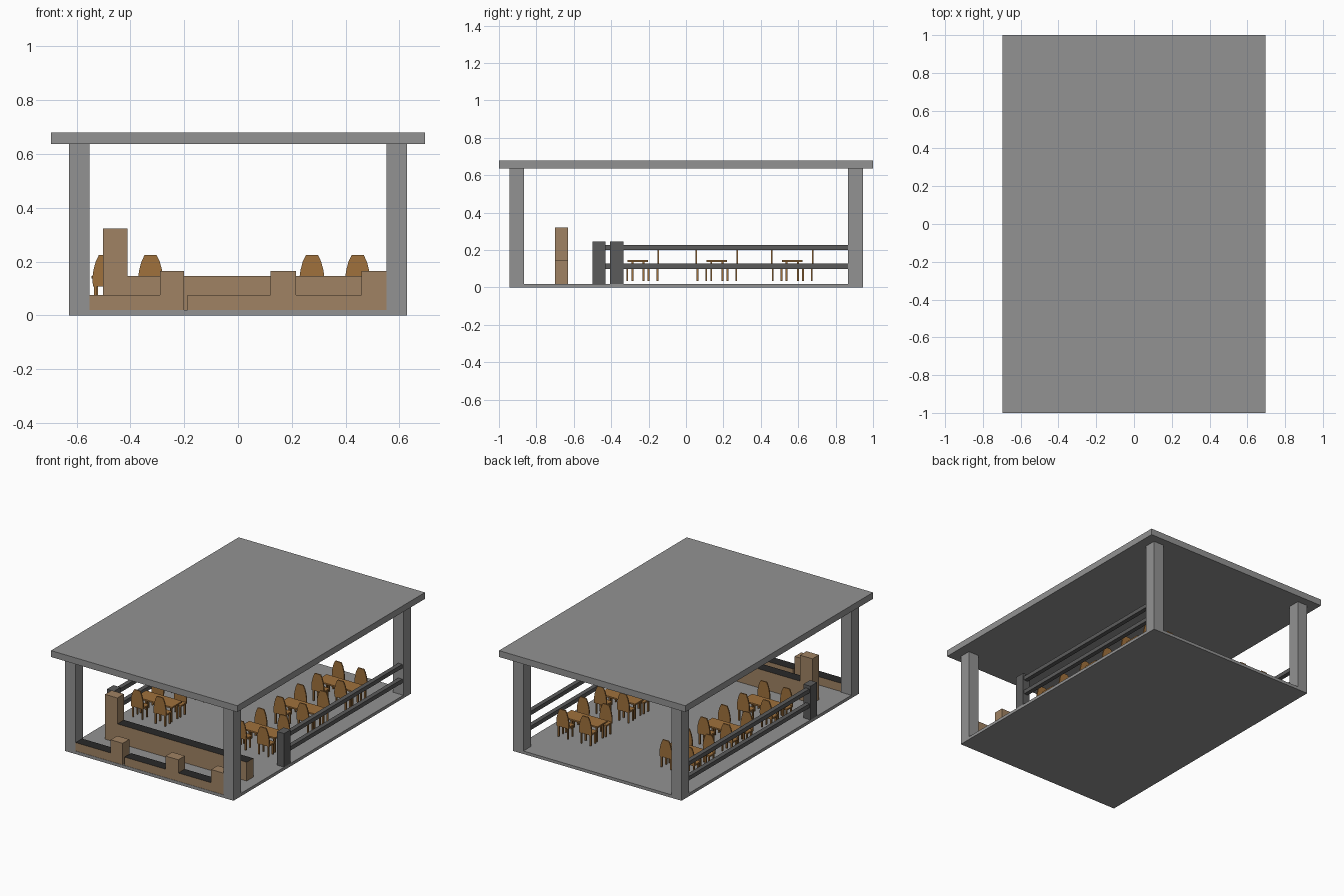
import bpy, bmesh

if "Cube" in bpy.data.objects:
    bpy.data.objects.remove(bpy.data.objects["Cube"])


def mat(name, c):
    m = bpy.data.materials.new(name)
    m.diffuse_color = (*c, 1)
    m.use_nodes = True
    m.node_tree.nodes["Principled BSDF"].inputs["Base Color"].default_value = m.diffuse_color
    return m


GREY = mat("concrete_grey", (0.29, 0.29, 0.29))
STEEL = mat("dark_grey", (0.105, 0.105, 0.105))
TAN = mat("tan_brown", (0.35, 0.225, 0.125))
WOOD = mat("chair_wood", (0.35, 0.165, 0.045))
BLACK = mat("counter_black", (0.022, 0.022, 0.022))


def add_box(bm, x0, x1, y0, y1, z0, z1):
    x0, x1 = sorted((x0, x1))
    y0, y1 = sorted((y0, y1))
    r = bmesh.ops.create_cube(bm, size=1)
    for v in r["verts"]:
        v.co.x = x0 if v.co.x < 0 else x1
        v.co.y = y0 if v.co.y < 0 else y1
        v.co.z = z0 if v.co.z < 0 else z1


def finish(bm, name, *mats, top=False):
    bmesh.ops.recalc_face_normals(bm, faces=bm.faces)
    if top:  # upward faces get the second material
        for f in bm.faces:
            if f.normal.z > 0.9:
                f.material_index = 1
    me = bpy.data.meshes.new(name)
    bm.to_mesh(me)
    bm.free()
    for m in mats:
        me.materials.append(m)
    ob = bpy.data.objects.new(name, me)
    bpy.context.collection.objects.link(ob)
    return ob


def box(name, x0, x1, y0, y1, z0, z1, *mats, top=False):
    bm = bmesh.new()
    add_box(bm, x0, x1, y0, y1, z0, z1)
    return finish(bm, name, *mats, top=top)


# Shell: floor, roof and corner posts
box("floor", -0.628, 0.628, -0.945, 0.945, 0, 0.02, GREY)
box("roof", -0.695, 0.695, -1, 1, 0.637, 0.68, GREY)
for sx in (-1, 1):
    for sy in (-1, 1):
        box("corner_post", sx * 0.552, sx * 0.628, sy * 0.865, sy * 0.945,
            0.02, 0.637, GREY)

# Front low walls with black tops, and their piers
for x0, x1 in ((-0.552, -0.29), (-0.187, 0.12), (0.215, 0.46)):
    box("front_low_wall", x0, x1, -0.943, -0.873, 0.02, 0.076, TAN, BLACK, top=True)
for x0, x1 in ((-0.29, -0.2), (0.12, 0.215), (0.46, 0.553)):
    box("front_pier", x0, x1, -0.943, -0.873, 0.02, 0.165, TAN)

# Inner counter wall with its tall pier
box("counter_wall", -0.41, 0.555, -0.7, -0.63, 0.02, 0.147, TAN, BLACK, top=True)
box("tall_pier", -0.502, -0.41, -0.7, -0.63, 0.02, 0.322, TAN)

# Side railings: end pier plus two rails each
for sx, y in ((1, -0.405), (-1, -0.5)):
    box("rail_pier", sx * 0.575, sx * 0.628, y, y + 0.07, 0.02, 0.247, STEEL)
    for z in (0.1, 0.2):
        box("rail", sx * 0.59, sx * 0.62, y + 0.07, 0.866, z, z + 0.027, STEEL)


def table(cx, cy):
    bm = bmesh.new()
    add_box(bm, cx - 0.135, cx + 0.135, cy - 0.055, cy + 0.055, 0.137, 0.147)
    for sx in (-1, 1):
        for sy in (-1, 1):
            x, y = cx + sx * 0.115, cy + sy * 0.03
            add_box(bm, x - 0.005, x + 0.005, y - 0.005, y + 0.005, 0.035, 0.137)
    finish(bm, "table", WOOD)


BACK = ((0.045, 0.115), (0.046, 0.145), (0.042, 0.17), (0.034, 0.2), (0.022, 0.225))


def chair(cx, cy, s):
    bm = bmesh.new()
    add_box(bm, cx - 0.045, cx + 0.045, cy + s * 0.047, cy + s * 0.113, 0.107, 0.117)
    for sx in (-1, 1):
        for d in (0.057, 0.104):
            x, y = cx + sx * 0.035, cy + s * d
            add_box(bm, x - 0.005, x + 0.005, y - 0.005, y + 0.005, 0.035, 0.107)
    # Tapered backrest extruded from its outline
    pts = list(BACK) + [(-w, z) for w, z in reversed(BACK)]
    f = bm.faces.new([bm.verts.new((cx + w, cy + s * 0.105, z)) for w, z in pts])
    r = bmesh.ops.extrude_face_region(bm, geom=[f])
    for v in r["geom"]:
        if isinstance(v, bmesh.types.BMVert):
            v.co.y += s * 0.008
    finish(bm, "chair", WOOD)


# Six tables with four chairs each
for cx in (-0.41, 0.36):
    for cy in (-0.257, 0.165, 0.568):
        table(cx, cy)
        for dx in (-0.085, 0.085):
            for s in (-1, 1):
                chair(cx + dx, cy, s)
